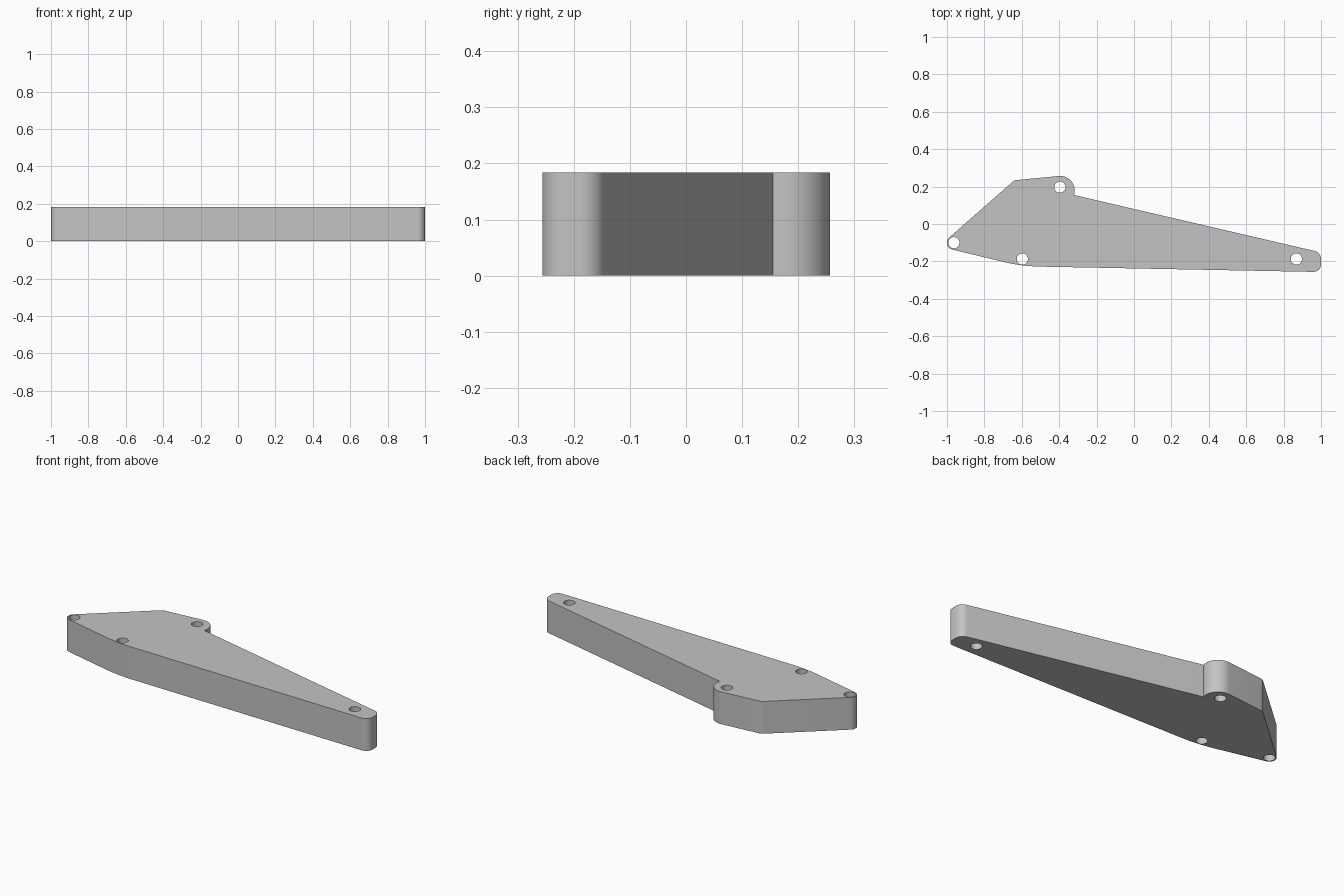
import bpy
import bmesh
from math import cos, sin, radians, pi

HEIGHT = 0.184
HOLE_RADIUS = 0.03

default_cube = bpy.data.objects.get("Cube")
if default_cube:
    bpy.data.objects.remove(default_cube, do_unlink=True)

grey = bpy.data.materials.new("plain grey")
grey.use_nodes = True
grey.diffuse_color = (0.55, 0.55, 0.55, 1)
grey.node_tree.nodes["Principled BSDF"].inputs["Base Color"].default_value = grey.diffuse_color


def arc(x, y, radius, start, end, steps):
    """Points along an arc, angles in degrees."""
    angles = [radians(start + (end - start) * i / steps) for i in range(steps + 1)]
    return [(x + radius * cos(a), y + radius * sin(a)) for a in angles]


def add_loop(bm, points):
    verts = [bm.verts.new((x, y, 0)) for x, y in points]
    return [bm.edges.new((a, b)) for a, b in zip(verts, verts[1:] + verts[:1])]


# Outline: rounded corners joined by straight runs, counter-clockwise
corners = [
    (-0.962, -0.10, 0.038, 130.5, 257, 16),   # pointed end
    (-0.485, 0.672, 0.90, 257, 269, 10),      # long belly curve
    (0.96, -0.216, 0.04, 269, 360, 12),       # far end, lower
    (0.955, -0.188, 0.045, 0, 77, 12),        # far end, upper
    (-0.395, 0.179, 0.078, -18, 96, 18),      # boss beside the notch
    (-0.625, 0.20, 0.035, 96, 130.5, 6),      # shoulder
]
outline = [p for corner in corners for p in arc(*corner)]
holes = [(-0.963, -0.10), (-0.597, -0.187), (-0.396, 0.197), (0.868, -0.187)]

# Fill the outline around the holes, then extrude into a plate
bm = bmesh.new()
edges = add_loop(bm, outline)
for x, y in holes:
    edges += add_loop(bm, arc(x, y, HOLE_RADIUS, 0, 360, 32)[:-1])
bmesh.ops.triangle_fill(bm, edges=edges, use_beauty=True)
result = bmesh.ops.extrude_face_region(bm, geom=bm.faces[:], use_keep_orig=True)
top = [v for v in result["geom"] if isinstance(v, bmesh.types.BMVert)]
bmesh.ops.translate(bm, verts=top, vec=(0, 0, HEIGHT))
bmesh.ops.recalc_face_normals(bm, faces=bm.faces[:])

mesh = bpy.data.meshes.new("bracket_plate")
bm.to_mesh(mesh)
bm.free()
mesh.materials.append(grey)
plate = bpy.data.objects.new("bracket_plate", mesh)
bpy.context.collection.objects.link(plate)

# Smooth curved walls, crisp rims
bpy.ops.object.select_all(action="DESELECT")
plate.select_set(True)
bpy.context.view_layer.objects.active = plate
bpy.ops.object.shade_smooth_by_angle(angle=pi / 6)
